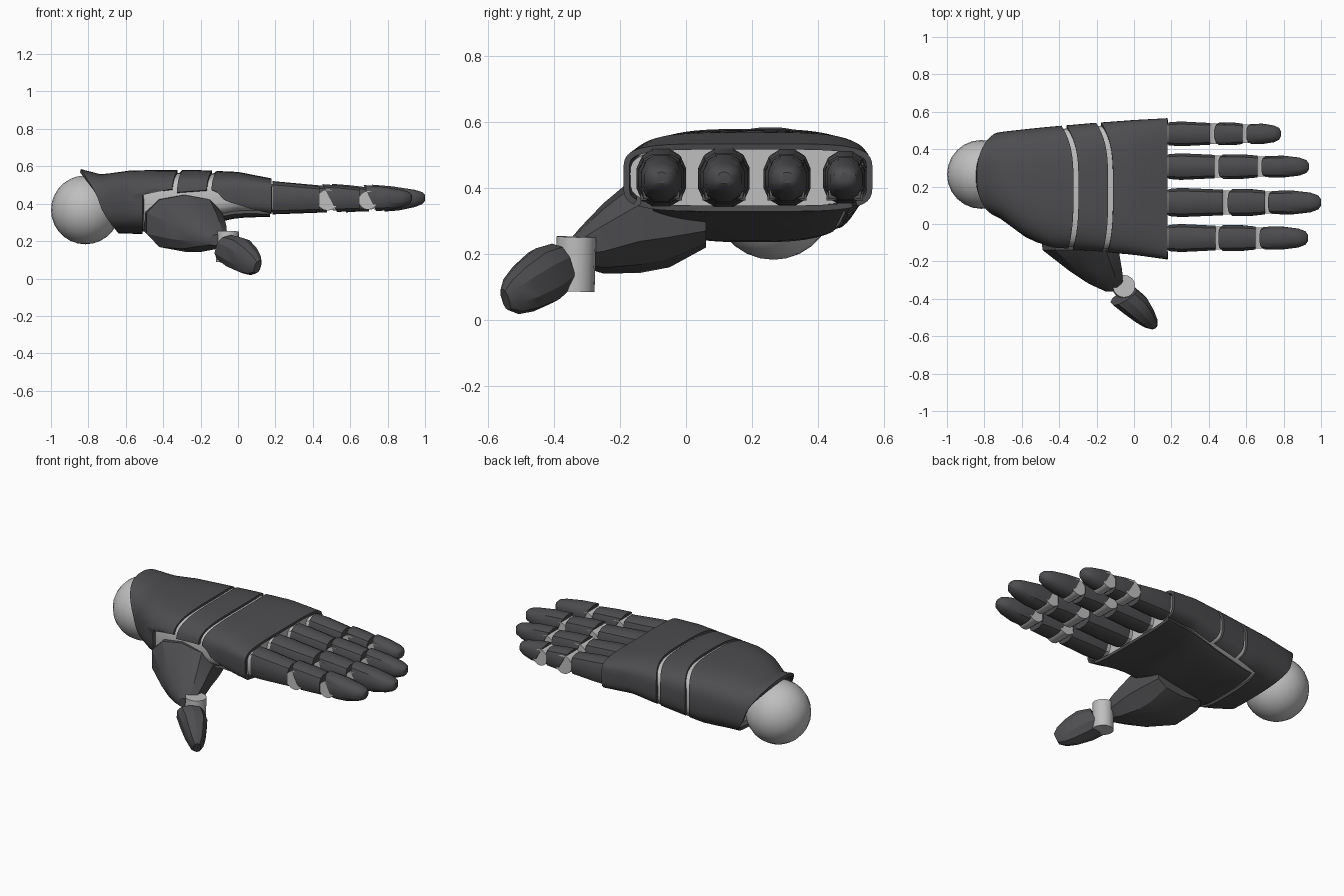
import bpy, bmesh, math
from mathutils import Vector, Matrix

if "Cube" in bpy.data.objects:
    bpy.data.objects.remove(bpy.data.objects["Cube"])

PI = math.pi


def material(name, v):
    m = bpy.data.materials.new(name)
    m.diffuse_color = (*v, 1)
    m.use_nodes = True
    m.node_tree.nodes["Principled BSDF"].inputs["Base Color"].default_value = m.diffuse_color
    return m


DARK = material("dark armour", (0.075, 0.075, 0.08))
LIGHT = material("light grey metal", (0.52, 0.52, 0.52))


def finish(name, bm, mat, thickness=0, angle=35):
    me = bpy.data.meshes.new(name)
    bm.to_mesh(me)
    bm.free()
    me.materials.append(mat)
    ob = bpy.data.objects.new(name, me)
    bpy.context.collection.objects.link(ob)
    bpy.ops.object.select_all(action='DESELECT')
    ob.select_set(True)
    bpy.context.view_layer.objects.active = ob
    if thickness:
        mod = ob.modifiers.new("thickness", 'SOLIDIFY')
        mod.thickness, mod.offset = thickness, -1
        bpy.ops.object.modifier_apply(modifier=mod.name)
    bpy.ops.object.shade_smooth_by_angle(angle=math.radians(angle))
    return ob


def spow(v, p):
    return math.copysign(abs(v) ** p, v)


def loft(name, rings, mat, sides=12, p=0.8, angle=35):
    """Closed skin through rings given as (centre, side vector, up vector)."""
    bm = bmesh.new()
    loops = []
    for c, s, u in rings:
        c, s, u = Vector(c), Vector(s), Vector(u)
        loops.append([bm.verts.new(c + s * spow(math.cos(t), p) + u * spow(math.sin(t), p))
                      for t in (2 * PI * (k + 0.5) / sides for k in range(sides))])
    for a, b in zip(loops, loops[1:]):
        for k in range(sides):
            n = (k + 1) % sides
            bm.faces.new((a[k], a[n], b[n], b[k]))
    bm.faces.new(loops[0])
    bm.faces.new(loops[-1])
    bmesh.ops.recalc_face_normals(bm, faces=bm.faces)
    return finish(name, bm, mat, angle=angle)


def cylinder(name, loc, r, h, axis, mat, sides=16):
    bm = bmesh.new()
    rot = Vector((0, 0, 1)).rotation_difference(Vector(axis)).to_matrix().to_4x4()
    bmesh.ops.create_cone(bm, cap_ends=True, segments=sides, radius1=r, radius2=r, depth=h,
                          matrix=Matrix.Translation(loc) @ rot)
    return finish(name, bm, mat)


# Hand body outline: x, y min, y max, z bottom, z top, roundness
BODY = [(-0.84, 0.07, 0.44, 0.25, 0.585, 0.8),
        (-0.73, 0.04, 0.49, 0.245, 0.556, 0.75),
        (-0.58, -0.07, 0.507, 0.24, 0.577, 0.7),
        (-0.45, -0.13, 0.52, 0.235, 0.58, 0.65),
        (-0.22, -0.145, 0.54, 0.275, 0.58, 0.62),
        (0.0, -0.165, 0.556, 0.325, 0.57, 0.55),
        (0.18, -0.19, 0.566, 0.33, 0.535, 0.42)]


def section(x):
    x = min(max(x, BODY[0][0]), BODY[-1][0])
    for a, b in zip(BODY, BODY[1:]):
        if x <= b[0]:
            t = (x - a[0]) / (b[0] - a[0])
            return [m + (n - m) * t for m, n in zip(a[1:], b[1:])]


def on_body(x, a, inset=0.0):
    y0, y1, z0, z1, p = section(x)
    return Vector((x, (y0 + y1) / 2 + ((y1 - y0) / 2 - inset) * spow(math.cos(a), p),
                   (z0 + z1) / 2 + ((z1 - z0) / 2 - inset) * spow(math.sin(a), p)))


def plate(name, xa, xb, a0, a1, n=44, rows=10):
    """Curved armour plate on the body between two x limits and two angles."""
    bm = bmesh.new()
    grid = []
    for i in range(rows + 1):
        t = i / rows
        end = a1(t)
        row = []
        for j in range(n + 1):
            a = a0 + (end - a0) * j / n
            row.append(bm.verts.new(on_body(xa(a) + (xb(a) - xa(a)) * t, a)))
        grid.append(row)
    for r, s in zip(grid, grid[1:]):
        for j in range(n):
            bm.faces.new((r[j], r[j + 1], s[j + 1], s[j]))
    bmesh.ops.remove_doubles(bm, verts=bm.verts, dist=0.0005)
    return finish(name, bm, DARK, thickness=0.018)


def groove(x_mid):
    # Grooves bow forwards in the middle of the hand
    return lambda a: x_mid - 0.065 * max(0, math.cos(a)) ** 2 - 0.03 * max(0, -math.cos(a)) ** 2


g1, g2 = groove(-0.31), groove(-0.125)
GAP = 0.013


def wrist_end(a):
    a %= 2 * PI
    return -0.51 if PI - 0.12 < a < 2 * PI - 0.7 else g1(a) - GAP


# Armour plates of the back of the hand and the palm
plate("wrist_plate", lambda a: -0.74 - 0.1 * math.sin(a), wrist_end, 0, lambda t: 2 * PI, n=56)
plate("middle_band", lambda a: g1(a) + GAP, lambda a: g2(a) - GAP, -0.7, lambda t: PI - 0.12)
plate("knuckle_plate", lambda a: g2(a) + GAP, lambda a: 0.18, -0.75,
      lambda t: PI - 0.12 + 0.75 * t)
plate("palm_plate", lambda a: -0.485, lambda a: 0.172, PI + 0.75, lambda t: 2 * PI - 0.84)

# Light inner core that shows in the grooves and between the fingers
core = []
for x in (-0.6, -0.45, -0.22, 0.0, 0.163):
    y0, y1, z0, z1, p = section(x)
    core.append(((x, (y0 + y1) / 2, (z0 + z1) / 2),
                 (0, (y1 - y0) / 2 - 0.017, 0), (0, 0, (z1 - z0) / 2 - 0.015)))
loft("inner_core", core, LIGHT, sides=36, p=0.55)

# Wrist ball
bm = bmesh.new()
bmesh.ops.create_uvsphere(bm, u_segments=24, v_segments=14, radius=0.184,
                          matrix=Matrix.Translation((-0.816, 0.265, 0.367)))
finish("wrist_ball", bm, LIGHT)

# Fingers: y, half width, half height, base end, middle start/end, tip start/end
FINGERS = {"index": (-0.075, 0.077, 0.085, 0.435, 0.45, 0.65, 0.67, 0.93),
           "middle": (0.115, 0.08, 0.087, 0.475, 0.50, 0.70, 0.715, 1.0),
           "ring": (0.307, 0.073, 0.083, 0.43, 0.45, 0.66, 0.68, 0.935),
           "little": (0.482, 0.068, 0.077, 0.405, 0.43, 0.58, 0.60, 0.785)}
for f, (y, w, h, b1, m0, m1, t0, t1) in FINGERS.items():
    def ring(x, z, sw, sh, slant=0.0):
        return ((x, y, z), (0, w * sw, 0), (-slant, 0, h * sh))
    loft(f + "_base", [ring(0.185, 0.432, 0.93, 1.05), ring(0.25, 0.43, 1, 1.0),
                       ring(b1, 0.424, 0.88, 0.83)], DARK, p=0.75)
    loft(f + "_middle", [ring(m0 + 0.04, 0.43, 0.92, 0.9, 0.04), ring((m0 + m1) / 2 + 0.02, 0.428, 0.92, 0.83, 0.02),
                         ring(m1, 0.423, 0.82, 0.75)], DARK, p=0.75)
    d = t1 - t0
    loft(f + "_tip", [ring(t0 + 0.035, 0.43, 0.8, 0.85, 0.035), ring(t0 + d * 0.45, 0.428, 0.82, 0.76, 0.015),
                      ring(t0 + d * 0.8, 0.428, 0.68, 0.55), ring(t0 + d * 0.95, 0.43, 0.48, 0.38),
                      ring(t1, 0.432, 0.22, 0.2)], DARK, p=0.8)
    # Hinges and the knuckle collar
    cylinder(f + "_hinge_1", (m0 + 0.03, y, 0.42), 0.057, w * 1.62, (0, 1, 0), LIGHT)
    cylinder(f + "_hinge_2", (t0 + 0.025, y, 0.418), 0.05, w * 1.45, (0, 1, 0), LIGHT)
    loft(f + "_collar", [ring(0.14, 0.43, 0.85, 0.9), ring(0.2, 0.43, 0.85, 0.9)], LIGHT, p=0.6)

# Thumb: root cone out of the palm, hinge and tip
ROOT = [(0.06, -0.30, 0.30, 0.18, 0.08), (-0.05, -0.30, 0.305, 0.21, 0.145),
        (-0.14, -0.285, 0.295, 0.212, 0.152), (-0.25, -0.205, 0.248, 0.148, 0.107),
        (-0.32, -0.15, 0.222, 0.095, 0.06), (-0.36, -0.115, 0.205, 0.04, 0.03)]
loft("thumb_root", [((x, yy, z), (hx, 0, 0), (0, 0, hz)) for yy, x, z, hx, hz in ROOT],
     DARK, sides=10, p=0.85, angle=25)
cylinder("thumb_hinge", (-0.055, -0.335, 0.17), 0.06, 0.165, (0.02, 0.03, 1), LIGHT)
TIP = [(-0.055, -0.385, 0.163, 0.085, 0.075), (0.0, -0.43, 0.135, 0.083, 0.09),
       (0.05, -0.485, 0.1, 0.065, 0.08), (0.085, -0.525, 0.075, 0.045, 0.062),
       (0.105, -0.548, 0.062, 0.022, 0.035)]
loft("thumb_tip", [((x, yy, z), (0.78 * w, 0.5 * w, 0), (0.25 * h, -0.28 * h, 0.92 * h))
                   for x, yy, z, w, h in TIP], DARK, sides=10, p=0.8, angle=25)
